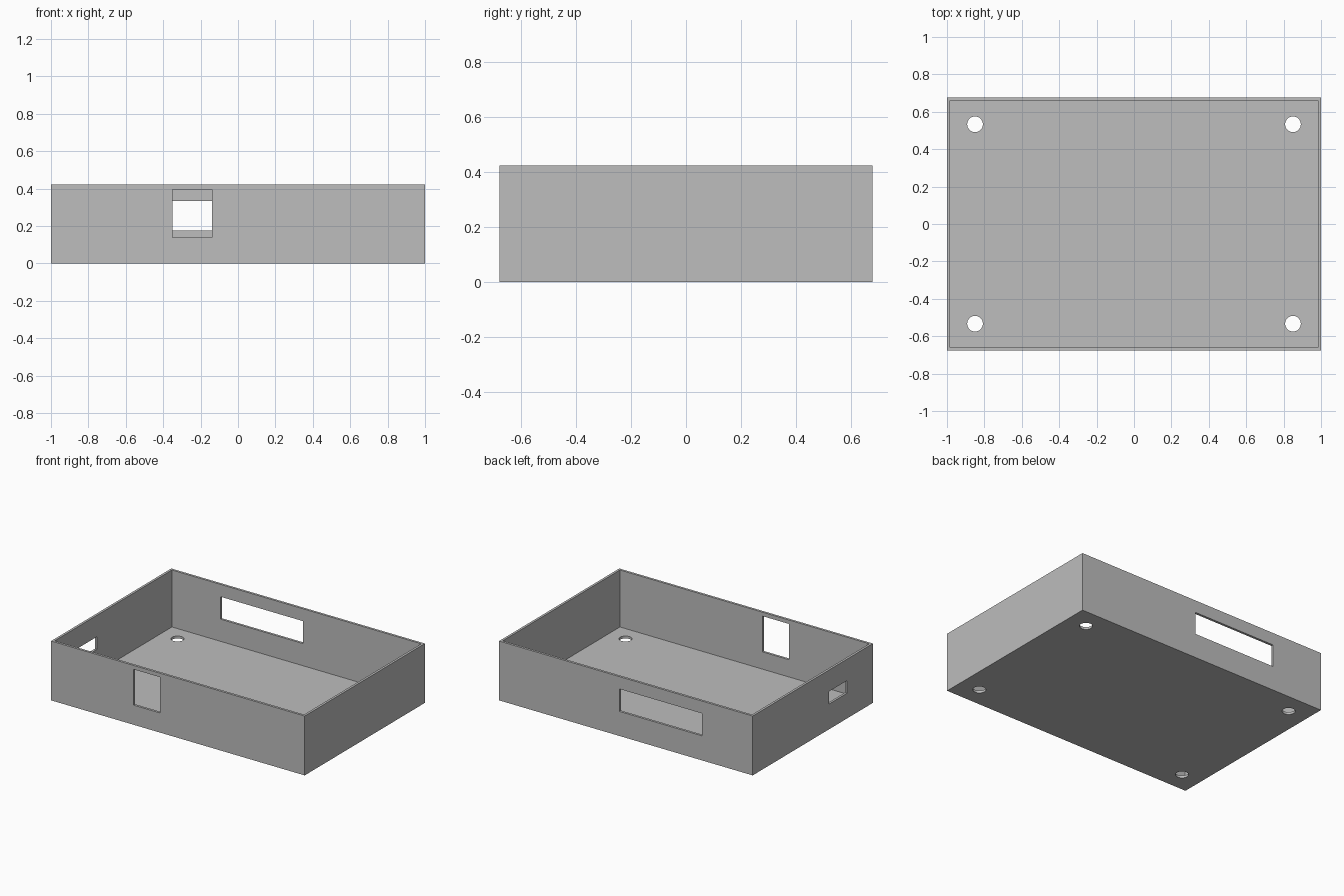
import bpy
from mathutils import Vector

cube = bpy.data.objects.get("Cube")
if cube:
    bpy.data.objects.remove(cube, do_unlink=True)

HALF_X, HALF_Y, HEIGHT = 1.0, 0.677, 0.423
WALL = 0.017

grey = bpy.data.materials.new("light_grey")
grey.use_nodes = True
colour = (0.51, 0.51, 0.51, 1)
grey.diffuse_color = colour
grey.node_tree.nodes["Principled BSDF"].inputs["Base Color"].default_value = colour


def box(name, low, high):
    """Box between two opposite corners."""
    low, high = Vector(low), Vector(high)
    bpy.ops.mesh.primitive_cube_add(size=1, location=(low + high) / 2)
    ob = bpy.context.object
    ob.name = name
    ob.scale = high - low
    bpy.ops.object.transform_apply(location=True, rotation=False, scale=True)
    ob.data.materials.append(grey)
    return ob


def cut(target, cutter):
    """Subtract the cutter from the target and discard it."""
    cutter.hide_render = True
    mod = target.modifiers.new("cut", "BOOLEAN")
    mod.operation = "DIFFERENCE"
    mod.solver = "EXACT"
    mod.object = cutter
    bpy.context.view_layer.objects.active = target
    bpy.ops.object.modifier_apply(modifier=mod.name)
    bpy.data.objects.remove(cutter, do_unlink=True)


# Open tray: solid block with the inside hollowed out
tray = box("enclosure_tray", (-HALF_X, -HALF_Y, 0), (HALF_X, HALF_Y, HEIGHT))
cut(tray, box("cavity", (WALL - HALF_X, WALL - HALF_Y, WALL),
              (HALF_X - WALL, HALF_Y - WALL, HEIGHT + 0.2)))

# Wall openings: front socket, wide back slot, small side port
OUT = 0.05
cut(tray, box("front_opening", (-0.35, -HALF_Y - OUT, 0.14),
              (-0.14, -HALF_Y + OUT, 0.395)))
cut(tray, box("back_opening", (-0.60, HALF_Y - OUT, 0.175),
              (0.05, HALF_Y + OUT, 0.335)))
cut(tray, box("side_opening", (-HALF_X - OUT, -0.385, 0.18),
              (-HALF_X + OUT, -0.185, 0.27)))

# Screw holes through the floor, one in each corner
for sx in (-1, 1):
    for sy in (-1, 1):
        bpy.ops.mesh.primitive_cylinder_add(vertices=32, radius=0.042, depth=0.1,
                                            location=(sx * 0.85, sy * 0.533, 0))
        cut(tray, bpy.context.object)

# Smooth only the hole walls, keep the box edges crisp
bpy.ops.object.select_all(action="DESELECT")
tray.select_set(True)
bpy.context.view_layer.objects.active = tray
bpy.ops.object.shade_smooth_by_angle()
